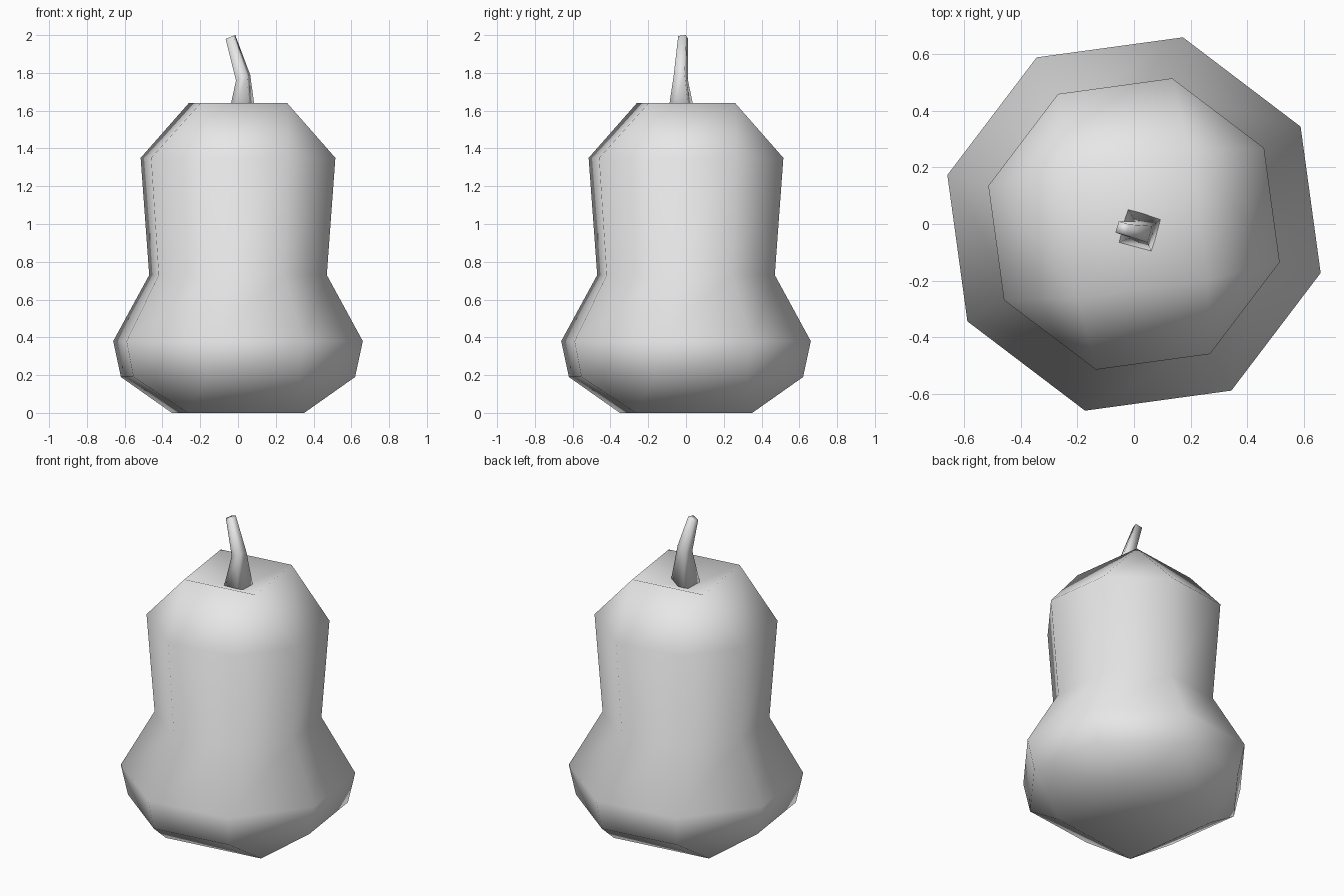
import bpy, bmesh
from math import cos, sin, radians

cube = bpy.data.objects.get("Cube")
if cube:
    bpy.data.objects.remove(cube)

grey = bpy.data.materials.new("plain_grey")
grey.use_nodes = True
colour = (0.8, 0.8, 0.8, 1)
grey.diffuse_color = colour
grey.node_tree.nodes["Principled BSDF"].inputs["Base Color"].default_value = colour


def ring(bm, count, radius, z, turn, centre=(0, 0), tilt=0.0):
    """Polygon of vertices around a centre, optionally leaning along x."""
    verts = []
    for i in range(count):
        a = radians(turn + 360 * i / count)
        dx, dy = radius * cos(a), radius * sin(a)
        verts.append(bm.verts.new((centre[0] + dx, centre[1] + dy, z + dx * tilt)))
    return verts


def bridge(bm, low, high):
    n = len(low)
    for i in range(n):
        j = (i + 1) % n
        bm.faces.new((low[i], low[j], high[j], high[i]))


def close_to_square(bm, octagon, square):
    """Join an octagon to a square whose corners sit over alternate sides."""
    for i in range(4):
        a, b, c = (octagon[(2 * i + k) % 8] for k in range(3))
        bm.faces.new((a, b, square[i]))
        bm.faces.new((b, c, square[(i + 1) % 4], square[i]))


def finish(bm, name):
    bmesh.ops.recalc_face_normals(bm, faces=bm.faces)
    mesh = bpy.data.meshes.new(name)
    bm.to_mesh(mesh)
    bm.free()
    mesh.materials.append(grey)
    mesh.shade_smooth()
    obj = bpy.data.objects.new(name, mesh)
    bpy.context.collection.objects.link(obj)
    return obj


# Gourd body: stacked octagons
TURN = 30.3
bm = bmesh.new()
profile = [(0.641, 0.19), (0.683, 0.38), (0.486, 0.73), (0.533, 1.35)]
rings = [ring(bm, 8, r, z, TURN) for r, z in profile]
for low, high in zip(rings, rings[1:]):
    bridge(bm, low, high)

# Flat square base
base = ring(bm, 4, 0.44, 0, TURN + 22.5)
close_to_square(bm, rings[0], base)
bm.faces.new(base)

# Square crown with a sunken middle
crown = ring(bm, 4, 0.327, 1.64, TURN + 22.5)
close_to_square(bm, rings[-1], crown)
dip = bm.verts.new((0, 0, 1.54))
for i in range(4):
    bm.faces.new((crown[i], crown[(i + 1) % 4], dip))
finish(bm, "gourd_body")

# Bent four-sided stem
bm = bmesh.new()
sections = [
    (0.092, 1.53, (0.02, -0.023), 0.0),
    (0.043, 1.775, (0.027, -0.028), 0.4),
    (0.029, 1.99, (-0.04, -0.016), 0.4),
]
stem = [ring(bm, 4, r, z, 29, c, t) for r, z, c, t in sections]
for low, high in zip(stem, stem[1:]):
    bridge(bm, low, high)
bm.faces.new(stem[0])
bm.faces.new(stem[-1])
finish(bm, "stem")
